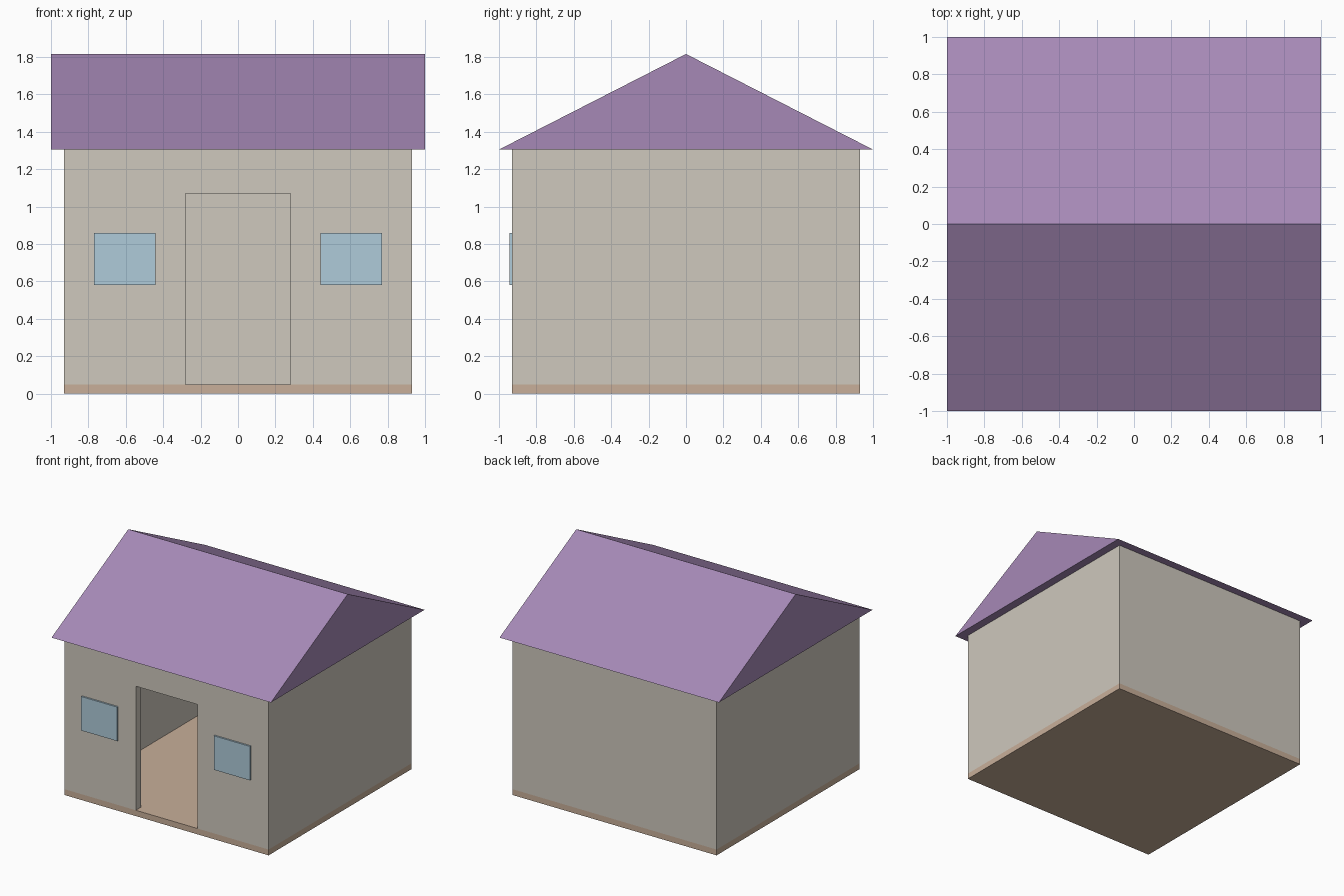
import bpy
import bmesh

if "Cube" in bpy.data.objects:
    bpy.data.objects.remove(bpy.data.objects["Cube"])


def material(name, rgb):
    m = bpy.data.materials.new(name)
    m.diffuse_color = (*rgb, 1)
    m.use_nodes = True
    m.node_tree.nodes["Principled BSDF"].inputs["Base Color"].default_value = m.diffuse_color
    return m


def finish(bm, name, mat):
    bmesh.ops.recalc_face_normals(bm, faces=bm.faces)
    me = bpy.data.meshes.new(name)
    bm.to_mesh(me)
    bm.free()
    ob = bpy.data.objects.new(name, me)
    bpy.context.collection.objects.link(ob)
    if mat:
        me.materials.append(mat)
    return ob


def box(name, lo, hi, mat=None):
    bm = bmesh.new()
    bmesh.ops.create_cube(bm, size=1)
    for v in bm.verts:
        v.co = [a if c < 0 else b for c, a, b in zip(v.co, lo, hi)]
    return finish(bm, name, mat)


def cut(target, cutter):
    cutter.hide_render = True
    mod = target.modifiers.new("cut", 'BOOLEAN')
    mod.operation = 'DIFFERENCE'
    mod.solver = 'EXACT'
    mod.object = cutter
    bpy.context.view_layer.objects.active = target
    bpy.ops.object.modifier_apply(modifier=mod.name)
    bpy.data.objects.remove(cutter)


wall_mat = material("plaster", (0.62, 0.58, 0.51))
floor_mat = material("floor_tan", (0.58, 0.43, 0.32))
roof_mat = material("roof_purple", (0.38, 0.25, 0.47))
glass_mat = material("window_blue", (0.43, 0.60, 0.70))

W = 0.93        # half width of the house
T = 0.07        # wall thickness
FLOOR = 0.048   # floor top
EAVE = 1.305    # wall top
RIDGE = 1.816   # roof top

# Floor slab
box("floor", (-W, -W, 0), (W, W, FLOOR), floor_mat)

# Walls, hollowed for the room and the doorway
walls = box("walls", (-W, -W, FLOOR), (W, W, EAVE), wall_mat)
I = W - T
cut(walls, box("room_cutter", (-I, -I, -0.5), (I, I, 2)))
cut(walls, box("door_cutter", (-0.28, -1.2, -0.5), (0.28, -0.6, 1.07)))

# Gable roof: triangular profile extruded along x
bm = bmesh.new()
tri = bm.faces.new([bm.verts.new((-1, y, z))
                    for y, z in ((-1, EAVE), (1, EAVE), (0, RIDGE))])
ext = bmesh.ops.extrude_face_region(bm, geom=[tri], use_keep_orig=True)
bmesh.ops.translate(bm, vec=(2, 0, 0),
                    verts=[g for g in ext["geom"] if isinstance(g, bmesh.types.BMVert)])
finish(bm, "roof", roof_mat)

# Window panes either side of the door
for side, x in (("left", -0.605), ("right", 0.605)):
    box(side + "_window", (x - 0.164, -0.944, 0.58), (x + 0.164, -0.916, 0.86), glass_mat)
